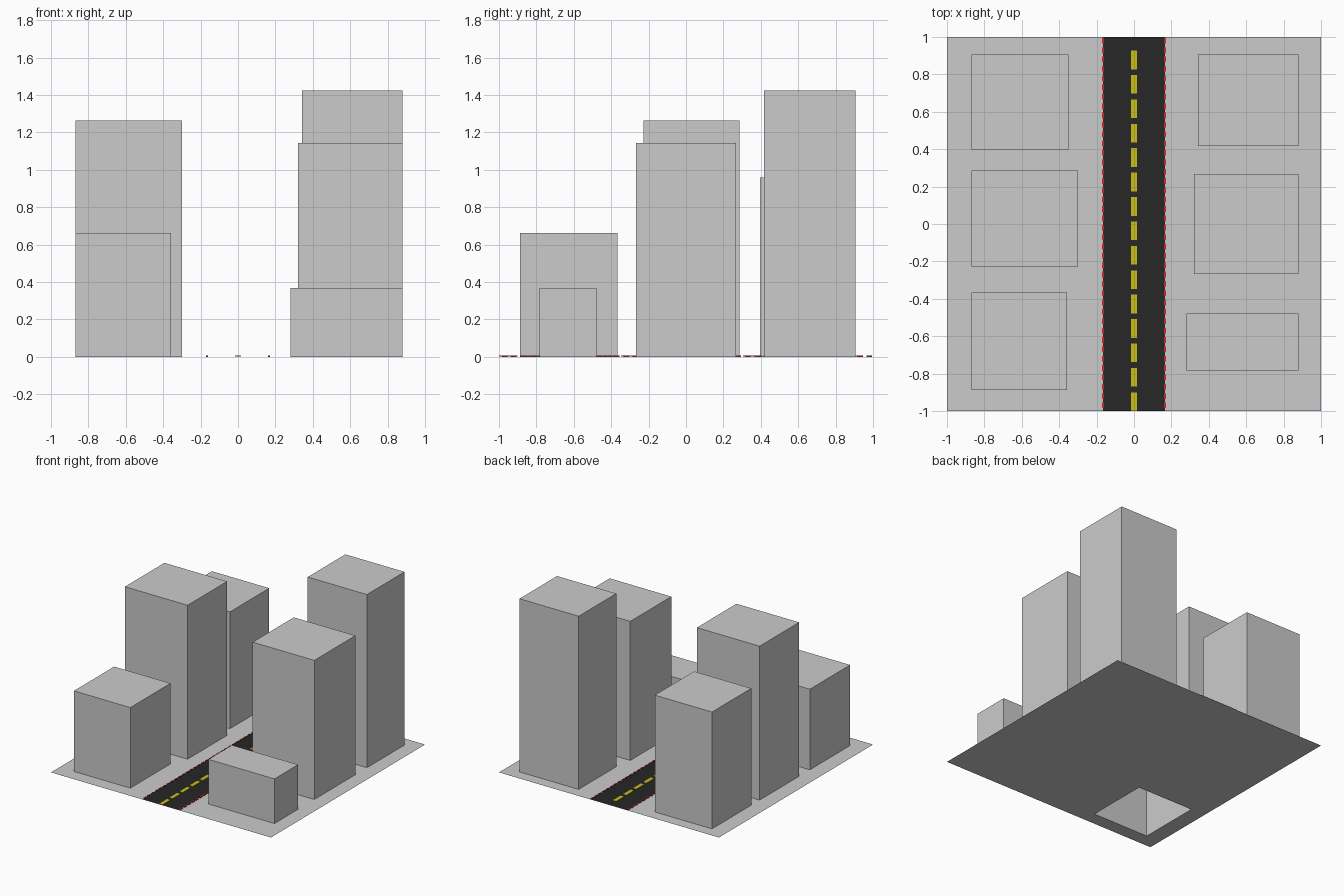
import bpy, bmesh

if "Cube" in bpy.data.objects:
    bpy.data.objects.remove(bpy.data.objects["Cube"])


def material(name, color):
    m = bpy.data.materials.new(name)
    m.diffuse_color = (*color, 1)
    m.use_nodes = True
    m.node_tree.nodes["Principled BSDF"].inputs["Base Color"].default_value = m.diffuse_color
    return m


black = material("asphalt", (0.02, 0.02, 0.02))
yellow = material("yellow_paint", (0.60, 0.52, 0.01))
red = material("red_paint", (0.60, 0.02, 0.02))


def finish(name, bm, mat=None):
    mesh = bpy.data.meshes.new(name)
    bm.to_mesh(mesh)
    bm.free()
    ob = bpy.data.objects.new(name, mesh)
    bpy.context.collection.objects.link(ob)
    if mat:
        mesh.materials.append(mat)
    return ob


def add_rect(bm, x0, x1, y0, y1, z):
    return bm.faces.new([bm.verts.new((x, y, z)) for x, y in
                         ((x0, y0), (x1, y0), (x1, y1), (x0, y1))])


def add_block(bm, x0, x1, y0, y1, z0, z1):
    # Open-bottomed block: four walls and a roof
    lo, hi = [[bm.verts.new((x, y, z)) for x, y in
               ((x0, y0), (x1, y0), (x1, y1), (x0, y1))] for z in (z0, z1)]
    bm.faces.new(hi)
    for i in range(4):
        j = (i + 1) % 4
        bm.faces.new((lo[i], lo[j], hi[j], hi[i]))


# Buildings: x0, x1, y0, y1, height
buildings = {
    "back_left_building": (-0.87, -0.35, 0.395, 0.905, 0.96),
    "middle_left_building": (-0.87, -0.30, -0.226, 0.287, 1.265),
    "front_left_building": (-0.87, -0.357, -0.888, -0.366, 0.662),
    "back_right_building": (0.342, 0.88, 0.417, 0.905, 1.423),
    "middle_right_building": (0.32, 0.88, -0.266, 0.267, 1.143),
    "front_right_building": (0.28, 0.88, -0.783, -0.478, 0.367),
}
for name, (x0, x1, y0, y1, h) in buildings.items():
    bm = bmesh.new()
    add_block(bm, x0, x1, y0, y1, 0, h)
    finish(name, bm)

# Ground sheet, open beneath the front left building
hx0, hx1, hy0, hy1, _ = buildings["front_left_building"]
bm = bmesh.new()
xs, ys = (-1, hx0, hx1, 1), (-1, hy0, hy1, 1)
for i in range(3):
    for j in range(3):
        if (i, j) != (1, 1):
            add_rect(bm, xs[i], xs[i + 1], ys[j], ys[j + 1], 0)
bmesh.ops.remove_doubles(bm, verts=bm.verts, dist=1e-5)
bmesh.ops.dissolve_limit(bm, angle_limit=0.01, verts=bm.verts, edges=bm.edges)
finish("ground", bm)

# Road surface
bm = bmesh.new()
add_rect(bm, -0.165, 0.165, -1, 1, 0.003)
finish("road", bm, black)

# Yellow centre line
bm = bmesh.new()
for i in range(15):
    y = -1 + i * 0.1305
    add_block(bm, -0.015, 0.015, y, y + 0.1, 0.003, 0.007)
finish("centre_line", bm, yellow)

# Red dashed edge lines
bm = bmesh.new()
for side in (-1, 1):
    for i in range(40):
        y = -0.985 + i * 0.05
        add_block(bm, side * 0.166 - 0.005, side * 0.166 + 0.005,
                  y, y + 0.03, 0, 0.007)
finish("edge_lines", bm, red)
